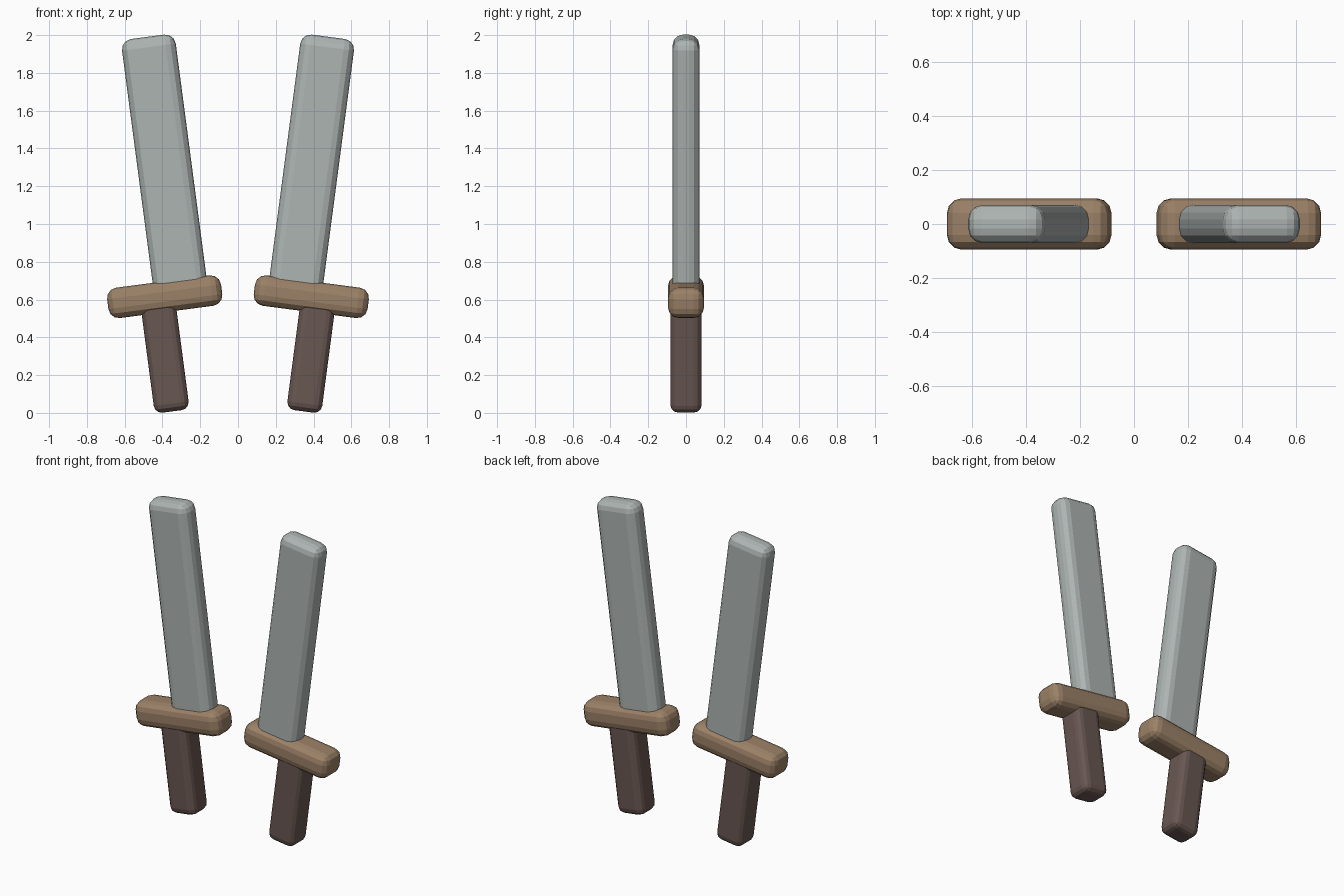
import bpy, bmesh
from math import radians
from mathutils import Matrix, Vector

if "Cube" in bpy.data.objects:
    bpy.data.objects.remove(bpy.data.objects["Cube"])

TILT = radians(7.5)
PIVOT = Vector((0.388, 0, 0.615))  # centre of the crossguard


def material(name, rgb):
    m = bpy.data.materials.new(name)
    m.diffuse_color = (*rgb, 1)
    m.use_nodes = True
    m.node_tree.nodes["Principled BSDF"].inputs["Base Color"].default_value = m.diffuse_color
    return m


steel = material("steel", (0.42, 0.46, 0.45))
tan_wood = material("tan_wood", (0.33, 0.22, 0.135))
dark_wood = material("dark_wood", (0.14, 0.095, 0.083))


def rounded_box(name, side, u, v, half_depth, bevel, mat):
    """Bevelled box spanning u (across) and v (along the sword), tilted about the guard."""
    size = (u[1] - u[0], 2 * half_depth, v[1] - v[0])
    centre = Vector((side * (u[0] + u[1]) / 2, 0, (v[0] + v[1]) / 2))
    bm = bmesh.new()
    bmesh.ops.create_cube(bm, size=1)
    bmesh.ops.scale(bm, vec=size, verts=bm.verts)
    bmesh.ops.translate(bm, vec=centre, verts=bm.verts)
    bmesh.ops.bevel(bm, geom=bm.edges[:], offset=bevel, segments=3,
                    profile=0.5, affect='EDGES', clamp_overlap=True)
    place = (Matrix.Translation((side * PIVOT.x, 0, PIVOT.z))
             @ Matrix.Rotation(side * TILT, 4, 'Y'))
    bm.transform(place)
    mesh = bpy.data.meshes.new(name)
    bm.to_mesh(mesh)
    bm.free()
    mesh.materials.append(mat)
    ob = bpy.data.objects.new(name, mesh)
    bpy.context.collection.objects.link(ob)


# Two mirrored swords leaning outwards
for side, label in ((1, "right"), (-1, "left")):
    rounded_box(label + "_blade", side, (-0.233, 0.054), (-0.03, 1.376), 0.071, 0.055, steel)
    rounded_box(label + "_guard", side, (-0.304, 0.304), (-0.081, 0.081), 0.095, 0.055, tan_wood)
    rounded_box(label + "_handle", side, (-0.053, 0.133), (-0.607, 0.0), 0.083, 0.042, dark_wood)
